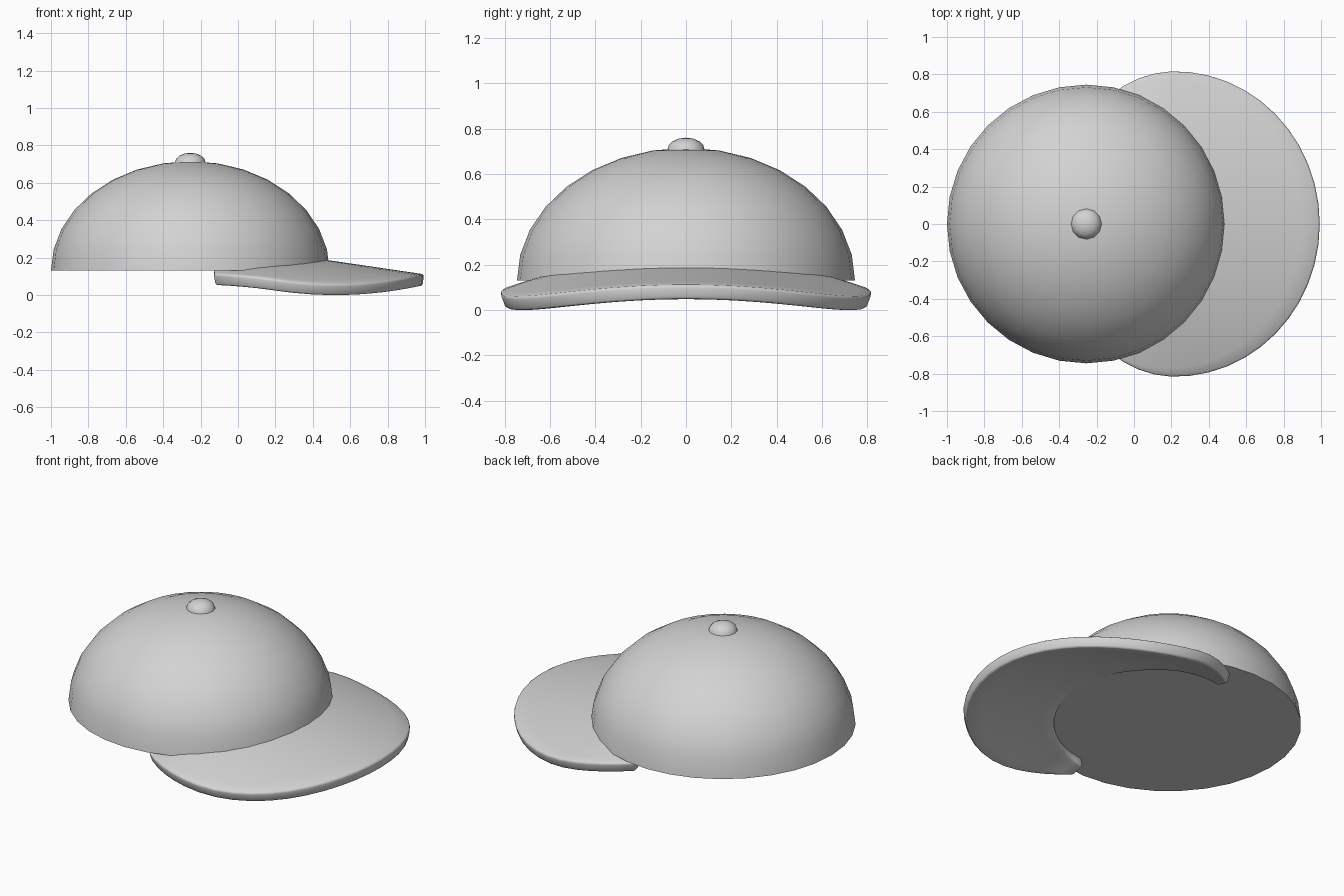
import bpy, bmesh, math

if "Cube" in bpy.data.objects:
    bpy.data.objects.remove(bpy.data.objects["Cube"])

grey = bpy.data.materials.new("light grey")
grey.diffuse_color = (0.65, 0.65, 0.65, 1)
grey.use_nodes = True
grey.node_tree.nodes["Principled BSDF"].inputs["Base Color"].default_value = grey.diffuse_color
CX = -0.255  # crown centre in x


def finish(name, bm, angle=40):
    me = bpy.data.meshes.new(name)
    bm.to_mesh(me)
    bm.free()
    ob = bpy.data.objects.new(name, me)
    bpy.context.collection.objects.link(ob)
    me.materials.append(grey)
    bpy.ops.object.select_all(action='DESELECT')
    ob.select_set(True)
    bpy.context.view_layer.objects.active = ob
    bpy.ops.object.shade_smooth_by_angle(angle=math.radians(angle))
    return ob


def half_ball(name, z, radius, height, segs, rings):
    bm = bmesh.new()
    bmesh.ops.create_uvsphere(bm, u_segments=segs, v_segments=rings, radius=1)
    bmesh.ops.delete(bm, geom=[v for v in bm.verts if v.co.z < -0.01], context='VERTS')
    bmesh.ops.holes_fill(bm, edges=[e for e in bm.edges if e.is_boundary], sides=0)
    bmesh.ops.recalc_face_normals(bm, faces=bm.faces)
    for v in bm.verts:
        v.co = (CX + v.co.x * radius, v.co.y * radius, z + v.co.z * height)
    return finish(name, bm)


# Crown with closed flat base, and top button
half_ball("crown", 0.13, 0.745, 0.585, 32, 16)
half_ball("top_button", 0.708, 0.082, 0.052, 12, 8)


# Brim: crescent sheet, arched sideways and sloping forward
def brim_z(x, y):
    return 0.257 - 0.147 * x - 0.216 * y * y - 0.5 * max(0, 0.22 - x) ** 2


N, M = 32, 6
bm = bmesh.new()
rows = []
for i in range(N + 1):
    t = 2 * i / N - 1
    a = math.radians(122.6) * t
    b = math.radians(78.4) * t
    rx = 0.775 if math.cos(a) > 0 else 0.65
    ox, oy = 0.22 + rx * math.cos(a), 0.82 * math.sin(a)
    r = 0.66 - 0.04 * t ** 4
    ix, iy = CX + r * math.cos(b), r * math.sin(b)
    row = []
    for j in range(M + 1):
        s = j / M
        x, y = ix + (ox - ix) * s, iy + (oy - iy) * s
        row.append(bm.verts.new((x, y, brim_z(x, y))))
    rows.append(row)
for p, q in zip(rows, rows[1:]):
    for j in range(M):
        bm.faces.new((p[j], p[j + 1], q[j + 1], q[j]))
brim = finish("brim", bm)
solid = brim.modifiers.new("thickness", 'SOLIDIFY')
solid.thickness = 0.065
solid.offset = -1
bevel = brim.modifiers.new("soft_edge", 'BEVEL')
bevel.width = 0.012
bevel.segments = 2
bevel.limit_method = 'ANGLE'
bevel.angle_limit = math.radians(50)
